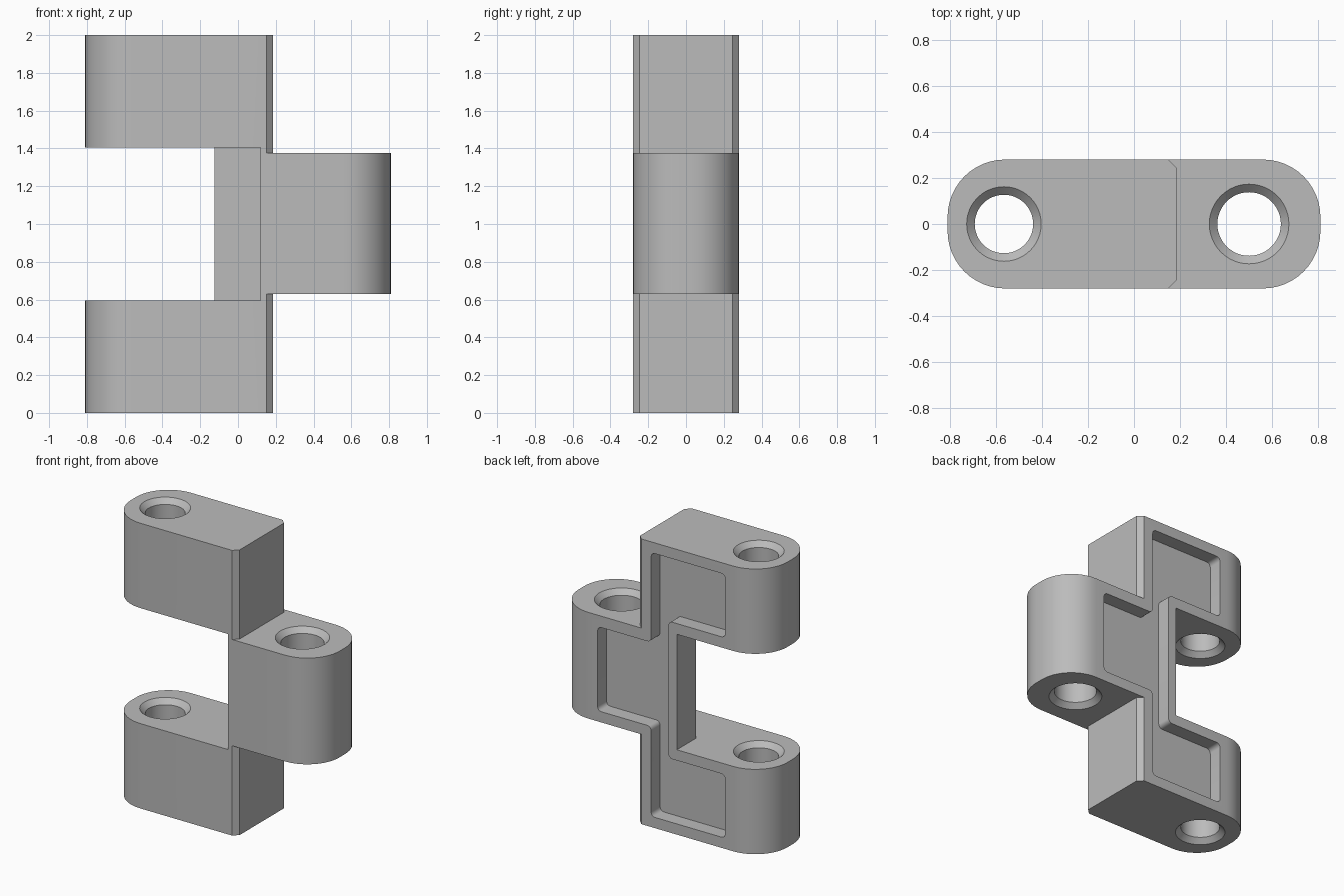
import bpy, bmesh, math
from mathutils import Matrix

old = bpy.data.objects.get("Cube")
if old:
    bpy.data.objects.remove(old, do_unlink=True)

grey = bpy.data.materials.new("plain_grey")
grey.use_nodes = True
colour = (0.5, 0.5, 0.5, 1)
grey.diffuse_color = colour
grey.node_tree.nodes["Principled BSDF"].inputs["Base Color"].default_value = colour


def make_object(name, bm):
    bmesh.ops.recalc_face_normals(bm, faces=bm.faces)
    mesh = bpy.data.meshes.new(name)
    bm.to_mesh(mesh)
    bm.free()
    mesh.materials.append(grey)
    ob = bpy.data.objects.new(name, mesh)
    bpy.context.collection.objects.link(ob)
    return ob


def prism(name, outline, low, high, radius=0, rounded=None, segments=12, along_y=False):
    """Extrude an outline along z or y, rounding the side edges picked by a rule."""
    bm = bmesh.new()
    base = [bm.verts.new((a, low, b) if along_y else (a, b, low)) for a, b in outline]
    face = bm.faces.new(base)
    top = bmesh.ops.extrude_face_region(bm, geom=[face])["geom"]
    shift = (0, high - low, 0) if along_y else (0, 0, high - low)
    bmesh.ops.translate(bm, vec=shift, verts=[v for v in top if isinstance(v, bmesh.types.BMVert)])
    if radius:
        axis = 1 if along_y else 2
        edges = [e for e in bm.edges
                 if abs(e.verts[0].co[axis] - e.verts[1].co[axis]) > 1e-4 and rounded(e.verts[0].co)]
        bmesh.ops.bevel(bm, geom=edges, offset=radius, segments=segments, profile=0.5, affect='EDGES')
    return make_object(name, bm)


def hole_cutter(name, x, r, z0, z1, sink=0.035, extra=0.04):
    """Pin hole with a countersink at both ends."""
    wide = r + sink + extra
    profile = [(0, z0 - extra), (wide, z0 - extra), (r, z0 + sink),
               (r, z1 - sink), (wide, z1 + extra), (0, z1 + extra)]
    bm = bmesh.new()
    verts = [bm.verts.new((a, 0, z)) for a, z in profile]
    edges = [bm.edges.new(pair) for pair in zip(verts, verts[1:])]
    bmesh.ops.spin(bm, geom=verts + edges, cent=(0, 0, 0), axis=(0, 0, 1),
                   angle=math.tau, steps=48, use_duplicate=False)
    bmesh.ops.remove_doubles(bm, verts=bm.verts, dist=1e-4)
    bmesh.ops.transform(bm, matrix=Matrix.Translation((x, 0, 0)), verts=bm.verts)
    return make_object(name, bm)


def combine(target, tool, operation):
    """Apply a boolean, then drop the tool object."""
    mod = target.modifiers.new(operation.lower(), 'BOOLEAN')
    mod.operation, mod.solver, mod.object = operation, 'EXACT', tool
    bpy.context.view_layer.objects.active = target
    bpy.ops.object.modifier_apply(modifier=mod.name)
    bpy.data.objects.remove(tool, do_unlink=True)


W, END = 0.28, 0.81          # half depth, half length
GAP0, GAP1 = 0.595, 1.405    # opening between the outer knuckles
MID0, MID1 = 0.63, 1.375     # middle knuckle

# outer knuckles as one column, with chamfered right corners
body = prism("hinge_body",
             [(-END, -W), (0.15, -W), (0.185, -W + 0.035), (0.185, W - 0.035), (0.15, W), (-END, W)],
             0, 2, 0.25, lambda co: co.x < -0.5)

# middle knuckle
block = prism("middle_knuckle", [(0.05, -W), (END, -W), (END, W), (0.05, W)],
              MID0, MID1, 0.25, lambda co: co.x > 0.5)
combine(body, block, 'UNION')

# opening that leaves a thin web at the back
window = prism("opening_cutter",
               [(-1, -0.5), (0.12, -0.5), (0.12, 0.065), (-0.125, 0.065), (-0.125, 0.5), (-1, 0.5)],
               GAP0, GAP1)
combine(body, window, 'DIFFERENCE')

# shallow back pocket following the outline
rim, left, right = 0.075, -0.06, 0.075
lower = [(right, rim), (right, MID0 + rim), (0.49, MID0 + rim)]
upper = [(-0.5, GAP0 - rim), (-0.5, rim)]
flip = lambda pts: [(x, 2 - z) for x, z in reversed(pts)]
inner = [(left, GAP0 - rim)]
pocket = prism("pocket_cutter", lower + flip(lower) + flip(inner + upper) + inner + upper,
               W - 0.1, W + 0.1, 0.03, lambda co: True, 4, along_y=True)
combine(body, pocket, 'DIFFERENCE')

# countersunk pin holes
for x, r, z0, z1 in [(-0.565, 0.127, 0, GAP0), (-0.565, 0.127, GAP1, 2), (0.5, 0.138, MID0, MID1)]:
    combine(body, hole_cutter("hole_cutter", x, r, z0, z1), 'DIFFERENCE')

bpy.ops.object.select_all(action='DESELECT')
body.select_set(True)
bpy.context.view_layer.objects.active = body
bpy.ops.object.shade_smooth_by_angle(angle=math.radians(30))
